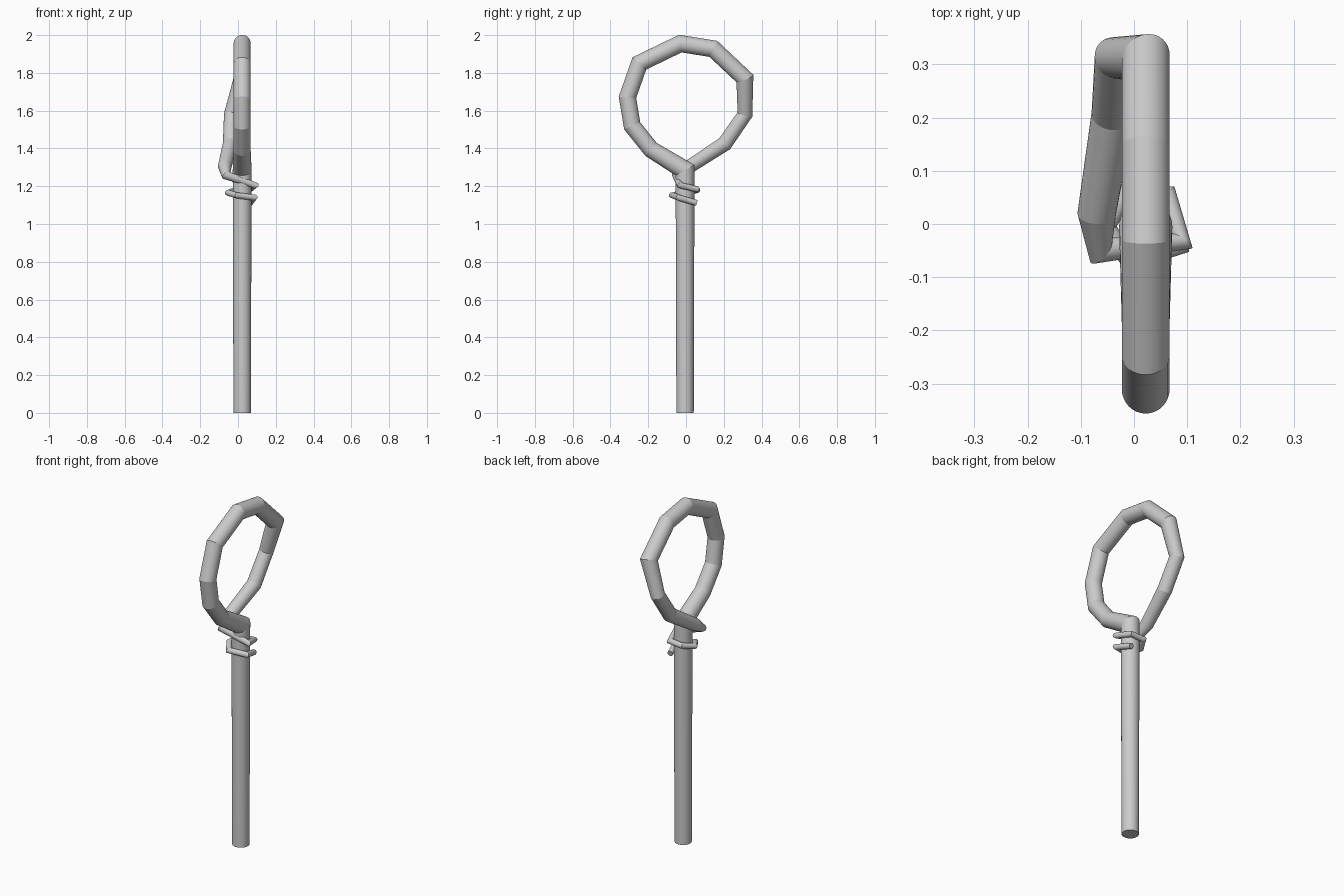
import bpy, bmesh, math
from mathutils import Vector

if "Cube" in bpy.data.objects:
    bpy.data.objects.remove(bpy.data.objects["Cube"])

SIDES = 32
CX, CY = 0.022, -0.005   # shaft axis


def sweep(name, nodes):
    """Round tube through (x, y, z, radius) nodes with mitred joints."""
    pts = [Vector(n[:3]) for n in nodes]
    dirs = [(b - a).normalized() for a, b in zip(pts, pts[1:])]
    bm = bmesh.new()
    rings = []
    side = dirs[0].orthogonal().normalized()
    for i, p in enumerate(pts):
        d_in = dirs[max(i - 1, 0)]
        d_out = dirs[min(i, len(dirs) - 1)]
        plane = (d_in + d_out).normalized()
        up = d_in.cross(side).normalized()
        ring = []
        for k in range(SIDES):
            a = 2 * math.pi * k / SIDES
            v = (side * math.cos(a) + up * math.sin(a)) * nodes[i][3]
            v -= d_in * (v.dot(plane) / d_in.dot(plane))
            ring.append(bm.verts.new(p + v))
        rings.append(ring)
        side = d_in.rotation_difference(d_out) @ side
    for a, b in zip(rings, rings[1:]):
        for k in range(SIDES):
            j = (k + 1) % SIDES
            bm.faces.new((a[k], a[j], b[j], b[k]))
    bm.faces.new(rings[0][::-1])
    bm.faces.new(rings[-1])
    bmesh.ops.recalc_face_normals(bm, faces=bm.faces)
    # smooth around the tube, crisp at the joints
    for f in bm.faces:
        f.smooth = len(f.verts) == 4
    joint = {frozenset((r[k], r[(k + 1) % SIDES])) for r in rings for k in range(SIDES)}
    for e in bm.edges:
        if frozenset(e.verts) in joint:
            e.smooth = False
    me = bpy.data.meshes.new(name)
    bm.to_mesh(me)
    bm.free()
    ob = bpy.data.objects.new(name, me)
    bpy.context.collection.objects.link(ob)
    return ob


# Straight shaft bending into the looped head
path = [(CX, CY, 0, 0.046), (CX, CY, 1.285, 0.050)]
path += [(CX, y, z, 0.045) for y, z in (
    (-0.185, 1.395), (-0.285, 1.52), (-0.31, 1.67), (-0.247, 1.85),
    (-0.03, 1.955), (0.145, 1.927), (0.312, 1.77))]

# Far side of the loop drifts left and passes the shaft
path += [(-0.035, 0.312, 1.58, 0.039), (-0.04, 0.205, 1.425, 0.040),
         (-0.07, 0.02, 1.305, 0.036), (-0.062, -0.05, 1.258, 0.023)]

# Thin tail wound around the shaft
R = 0.073
for deg, z in ((-22, 1.205), (55, 1.185), (120, 1.18), (180, 1.165),
               (245, 1.152), (330, 1.14), (415, 1.112)):
    a = math.radians(deg)
    path.append((CX + R * math.cos(a), CY + R * math.sin(a), z, 0.016))

sweep("looped_staff", path)
